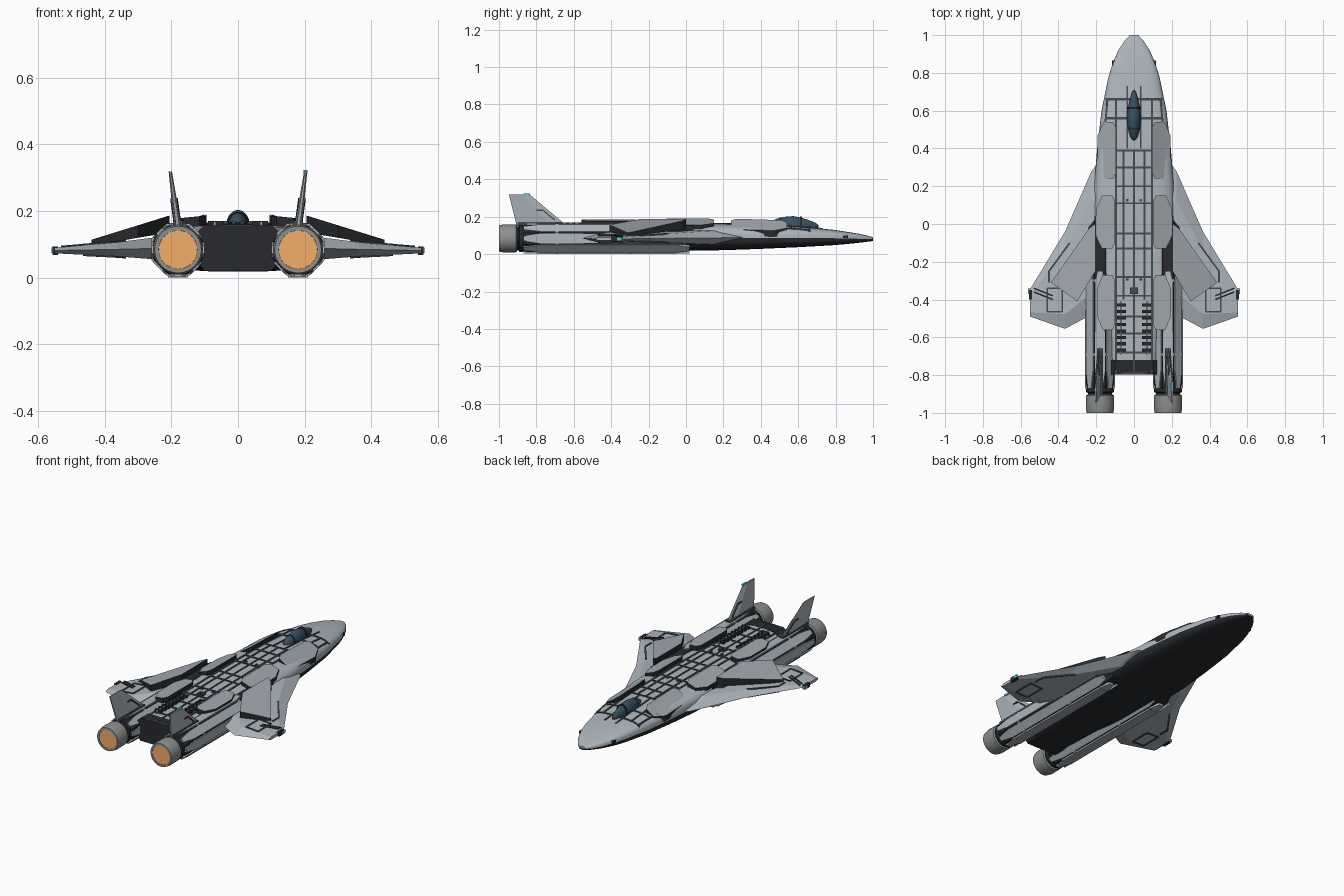
import bpy, bmesh, math
from math import sin, cos, pi

if "Cube" in bpy.data.objects:
    bpy.data.objects.remove(bpy.data.objects["Cube"])


def material(name, rgb):
    m = bpy.data.materials.new(name)
    m.diffuse_color = (*rgb, 1)
    m.use_nodes = True
    m.node_tree.nodes["Principled BSDF"].inputs["Base Color"].default_value = m.diffuse_color
    return m


LIGHT = material("light_hull", (0.42, 0.47, 0.51))
PANEL = material("panel_grey", (0.36, 0.40, 0.43))
DARK = material("dark_hull", (0.02, 0.023, 0.027))
SEAM = material("seam", (0.06, 0.07, 0.075))
METAL = material("nozzle_metal", (0.27, 0.28, 0.28))
GLOW = material("engine_glow", (0.9, 0.42, 0.14))
GLASS = material("canopy_glass", (0.035, 0.085, 0.125))
CYAN = material("nav_light", (0.08, 0.6, 0.7))


def loft(name, rings, mat, side=None, mirror=False, smooth=False):
    """Skin closed rings of equal length and cap both ends."""
    n = len(rings[0])
    bm = bmesh.new()
    vs = [[bm.verts.new(p) for p in r] for r in rings]
    for a, b in zip(vs, vs[1:]):
        for i in range(n):
            f = bm.faces.new((a[i], a[(i + 1) % n], b[(i + 1) % n], b[i]))
            f.material_index = 1 if side else 0
    bm.faces.new(vs[0])
    bm.faces.new(vs[-1])
    bmesh.ops.recalc_face_normals(bm, faces=bm.faces)
    me = bpy.data.meshes.new(name)
    bm.to_mesh(me)
    bm.free()
    ob = bpy.data.objects.new(name, me)
    bpy.context.collection.objects.link(ob)
    for m in (mat, side):
        if m:
            me.materials.append(m)
    if smooth:
        bpy.ops.object.select_all(action='DESELECT')
        ob.select_set(True)
        bpy.context.view_layer.objects.active = ob
        bpy.ops.object.shade_smooth_by_angle(angle=math.radians(35))
    if mirror:
        ob.modifiers.new("mirror", 'MIRROR').use_mirror_merge = False
    return ob


def box(name, x, y, z, mat, mirror=False):
    ring = lambda zz: [(x[0], y[0], zz), (x[1], y[0], zz), (x[1], y[1], zz), (x[0], y[1], zz)]
    return loft(name, [ring(z[0]), ring(z[1])], mat, mirror=mirror)


def plate(name, pts, top, thick):
    """Armour slab: outline in plan, top height as a function, dark edges."""
    rings = [[(x, y, top(x, y) - t) for x, y in pts] for t in (thick, 0)]
    return loft(name, rings, PANEL, side=DARK, mirror=True)


def strip(name, p, q, w, zf, mirror=False, n=6, mat=SEAM):
    """Thin seam that follows a surface between two plan points."""
    d = math.dist(p, q)
    nx, ny = -(q[1] - p[1]) / d * w / 2, (q[0] - p[0]) / d * w / 2
    rings = []
    for i in range(n + 1):
        x, y = (p[k] + (q[k] - p[k]) * i / n for k in (0, 1))
        z = zf(x, y)
        rings.append([(x + nx, y + ny, z - .006), (x - nx, y - ny, z - .006),
                      (x - nx, y - ny, z + .004), (x + nx, y + ny, z + .004)])
    return loft(name, rings, mat, mirror=mirror)


def circle(cx, cz, r, y, n=32, rot=0):
    return [(cx + r * cos(rot + 2 * pi * i / n), y, cz + r * sin(rot + 2 * pi * i / n)) for i in range(n)]


# Hull stations: y, half width, chine z, top z, bottom z
HULL = [(1, .022, .08, .09, .07), (.97, .05, .08, .099, .066), (.92, .083, .082, .11, .06),
        (.85, .113, .084, .121, .053), (.78, .135, .085, .131, .047), (.6, .172, .085, .148, .037),
        (.4, .195, .085, .16, .028), (.2, .212, .085, .163, .021), (0, .215, .085, .163, .018),
        (-.25, .21, .085, .16, .018), (-.45, .14, .085, .157, .018), (-.79, .122, .085, .156, .02)]
E = 0.6


def arc(y, w, zc, ze, n=20):
    ts = [pi * i / n for i in range(n + 1)]
    return [(w * math.copysign(abs(cos(t)) ** E, cos(t)), y, zc + (ze - zc) * abs(sin(t)) ** E) for t in ts]


def hull_z(x, y):
    for a, b in zip(HULL, HULL[1:]):
        if b[0] <= y <= a[0]:
            f = (a[0] - y) / (a[0] - b[0])
            w, zc, zt = (a[k] + (b[k] - a[k]) * f for k in (1, 2, 3))
            c = min(1, abs(x) / w) ** (1 / E)
            return zc + (zt - zc) * math.sqrt(1 - c * c) ** E
    return .156


loft("upper_hull", [arc(y, w, zc, zt) for y, w, zc, zt, zb in HULL], LIGHT, smooth=True)
loft("belly", [arc(y, w, zc, zb) for y, w, zc, zt, zb in HULL], DARK, smooth=True)
oct_ = [(-.125, .05), (-.1, .02), (.1, .02), (.125, .05), (.125, .135), (.1, .157), (-.1, .157), (-.125, .135)]
loft("rear_bulkhead", [[(x, y, z) for x, z in oct_] for y in (-.72, -.797)], DARK)

# Wings: x, leading y, trailing y, bottom z, top z
WING = [(.16, .36, -.5, .05, .13), (.225, .28, -.48, .053, .124), (.365, -.04, -.555, .064, .106), (.55, -.345, -.49, .073, .09)]


def wing_ring(x, le, te, zb, zt):
    m, a, b = (zb + zt) / 2, le + (te - le) * .2, le + (te - le) * .85
    return [(x, le, m), (x, a, zt), (x, b, zt), (x, te, m), (x, b, zb), (x, a, zb)]


def wing_z(x, y, k=4):
    for a, b in zip(WING, WING[1:]):
        if x <= b[0]:
            return a[k] + (b[k] - a[k]) * (x - a[0]) / (b[0] - a[0])
    return b[k]


loft("wing", [wing_ring(*s) for s in WING], LIGHT, mirror=True)
panel = [(.38, -.34), (.46, -.34), (.46, -.465), (.38, -.465)]
spar = [(.34, -.1), (.45, -.25), (.45, -.31)]
for line in (panel + panel[:1], spar):
    for p, q in zip(line, line[1:]):
        strip("wing_seam", p, q, .009, wing_z, True)
        strip("wing_under_seam", p, q, .009, lambda x, y: wing_z(x, y, 3) + .002, True)
for y in (-.37, -.39):
    strip("wing_vent", (.43, y - .01), (.53, y + .03), .008, wing_z, True, mat=DARK)
box("wingtip_pod", (.54, .557), (-.40, -.35), (.068, .094), DARK, True)
box("wingtip_light", (.545, .56), (-.37, -.342), (.074, .09), CYAN, True)

# Armour plates along the back and over the wing roots
def octagon(x0, x1, y0, y1, c=.03, d=.07):
    return [(x0, y0 + c), (x0 + c * .5, y0), (x1 - c, y0), (x1, y0 + d), (x1, y1 - d), (x1 - c, y1),
            (x0 + c * .5, y1), (x0, y1 - c)]


plate("forward_plate", octagon(.095, .192, .24, .54), lambda x, y: .189 - .6 * (x - .095) - .07 * max(0, y - .4), .034)
plate("middle_plate", octagon(.1, .2, -.13, .15), lambda x, y: .19 - .35 * (x - .1), .035)
plate("rear_plate", octagon(.1, .195, -.56, -.27), lambda x, y: .186 - .1 * (x - .1), .03)
loft("wing_plate", [[(x, y, .185 - (x - .21) * .31 - (.05 - (x - .21) * .14) * t) for x, y in
     [(.205, -.0), (.235, -.02), (.44, -.31), (.30, -.41), (.205, -.25)]] for t in (1, 0)], PANEL, side=DARK, mirror=True)
box("side_channel", (.16, .21), (-.28, .04), (.1, .152), DARK, True)

# Panel seams on the back
for y in (.66, .56):
    strip("nose_cross_seam", (-.15, y), (.15, y), .012, hull_z, n=12)
for y in (.39, .3, .2, .11, -.05, -.13, -.28, -.38, -.49, -.58, -.68, -.79):
    strip("back_cross_seam", (-.1, y), (.1, y), .01, hull_z)
strip("back_long_seam", (.095, .66), (.095, -.79), .01, hull_z, True, 24)
strip("back_inner_seam", (.055, .39), (.055, -.4), .01, hull_z, True, 16)
strip("nose_long_seam", (.14, .66), (.155, .5), .01, hull_z, True)
strip("back_centre_seam", (0, .39), (0, -.79), .008, hull_z, False, 24)
strip("canopy_rail", (.037, .73), (.037, .4), .008, hull_z, True)
for i in range(8):
    y = -.43 - i * .034
    box("vent_slat", (.042, .09), (y - .008, y + .008), (.15, .17), DARK, True)
box("vent_spine", (.066, .074), (-.69, -.41), (.15, .168), PANEL, True)
box("back_hatch", (.006, .02), (-.37, -.335), (.15, .168), SEAM, True)
for y in (.12, -.3):
    box("back_sensor", (.03, .042), (y, y + .012), (.155, .17), SEAM, True)
box("nose_thruster", (.100, .117), (.84, .865), (.085, .1), DARK, True)

# Canopy: pointed glass bubble with frame bands
bpy.ops.mesh.primitive_uv_sphere_add(segments=24, ring_count=12, radius=1)
canopy = bpy.context.object
canopy.name = "canopy"
for v in canopy.data.vertices:
    x, y, z = v.co
    taper = 1 - .4 * max(0, y)
    v.co = (x * .037 * taper, .575 + y * .135, .15 + z * .053 * taper)
canopy.data.materials.append(GLASS)
bpy.ops.object.shade_smooth_by_angle(angle=math.radians(35))
for y, r in ((.5, .84), (.61, .94)):
    loft("canopy_frame", [[(.039 * r * cos(a), yy, .15 + .055 * r * sin(a)) for a in [pi * i / 12 for i in range(13)]]
                          for yy in (y, y + .01)], DARK)

# Engine nacelles: dark octagonal core wrapped in light plates
CX, CZ = .18, .084
loft("nacelle_core", [circle(CX, CZ + dz, r, y, 8, pi / 8) for y, r, dz in
     ((.06, .04, -.01), (-.02, .076, 0), (-.85, .079, 0), (-.88, .068, 0))], DARK, mirror=True)
for k in range(8):
    a = k * pi / 4
    yf = -.25 if k in (0, 1, 2, 3) else .02
    shape = [(-.012, -.87), (-.026, -.78), (-.026, yf - .06), (-.014, yf), (.014, yf), (.026, yf - .06), (.026, -.78), (.012, -.87)]
    loft("nacelle_plate", [[(CX + h * cos(a) - u * sin(a), y, CZ + h * sin(a) + u * cos(a)) for u, y in shape]
                           for h in (.066, .08)], LIGHT, mirror=True)
for y in (-.69, -.3):
    loft("nacelle_band", [circle(CX, CZ, .0855, y + d, 8, pi / 8) for d in (-.008, .008)], PANEL, mirror=True)
box("nacelle_skid", (.15, .21), (-.8, -.05), (0, .01), PANEL, True)
loft("nozzle_neck", [circle(CX, CZ, r, y) for y, r in ((-.86, .066), (-.875, .073), (-.89, .073), (-.895, .064), (-.93, .064))],
     DARK, mirror=True, smooth=True)
loft("nozzle", [circle(CX, CZ, r, y) for y, r in ((-.93, .05), (-.903, .066), (-.908, .074), (-.975, .075), (-1, .07),
     (-1, .058), (-.94, .05))], METAL, mirror=True, smooth=True)
loft("exhaust_glow", [circle(CX, CZ, r, y) for y, r in ((-.997, .0595), (-.997, .057), (-.945, .035), (-.941, .034))],
     GLOW, mirror=True, smooth=True)

# Leaning tail fins
def fin_ring(x, z, front, back, t):
    m = front + (back - front) * .35
    return [(x, front, z), (x + t, m, z), (x + t * .5, back, z), (x - t * .5, back, z), (x - t, m, z)]


loft("tail_fin", [fin_ring(.18, .15, -.635, -.905, .011), fin_ring(.203, .318, -.835, -.947, .005)], LIGHT, mirror=True)
box("fin_root", (.165, .195), (-.9, -.66), (.15, .172), SEAM, True)
box("fin_tip_light", (.197, .209), (-.87, -.835), (.312, .323), CYAN)
for (y0, z0), (y1, z1) in (((-.8, .235), (-.765, .235)), ((-.765, .235), (-.7, .18))):
    loft("fin_seam", [[(.18 + (z - .15) * .137 + dx, y, z + dz) for dx, dz in ((-.011, -.004), (.011, -.004), (.011, .004), (-.011, .004))]
                      for y, z in ((y0, z0), (y1, z1))], SEAM, mirror=True)
